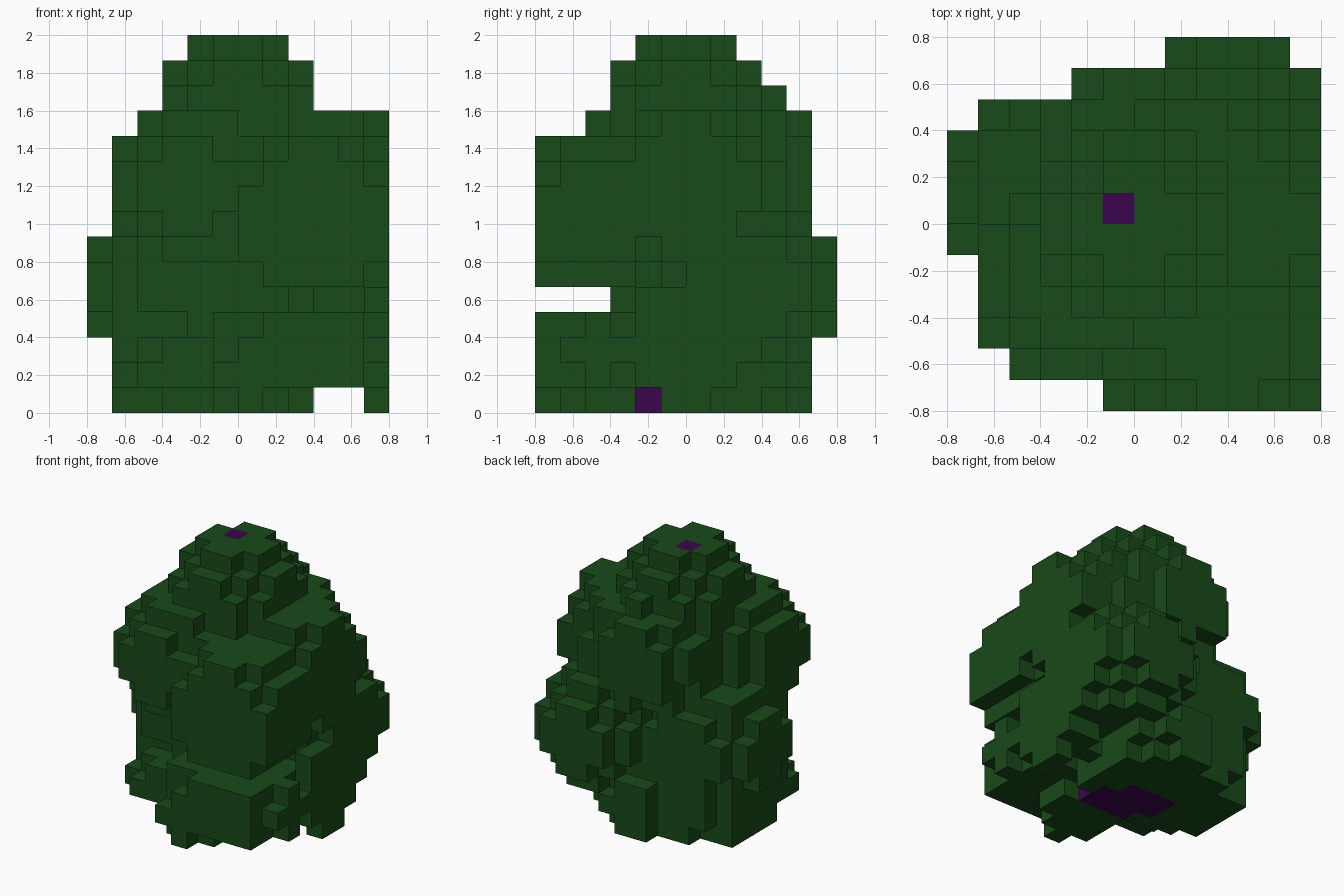
import bpy
import bmesh
from mathutils import Vector

cube = bpy.data.objects.get("Cube")
if cube:
    bpy.data.objects.remove(cube, do_unlink=True)

# Voxel grid: 12 x 12 x 15 cells, 15 cells tall = 2 units
NX, NY, NZ = 12, 12, 15
S = 2.0 / NZ

# Leaf clumps: centre cell (x, y, z), radius in cells, vertical flattening
CLUMPS = [
    (5.5, 5.5, 11.0, 3.49, 1),     # crown
    (8.5, 1.8, 7.4, 3.4, 1),       # front, +x side
    (8.5, 2.0, 2.0, 3.0, 1.55),    # flat low front, +x side
    (6.17, 2.1, 1.2, 2.437, 1),    # low front foot
    (5.8, 8.0, 1.0, 2.42, 1),      # low back foot
    (3.4, 6.5, 1.2, 3.09, 1),      # low foot, -x side
    (3.0, 6.4, 4.5, 3.58, 1),      # -x side bulge
    (3.7, 3.8, 8.5, 3.4, 1),       # upper front, -x side
    (8.7, 5.7, 8.5, 3.48, 1),      # upper +x shoulder
    (5.8, 7.3, 9.1, 3.45, 1),      # upper back
    (8.5, 8.0, 4.5, 3.45, 1),      # back, +x side bulge
    (11.3, 5.6, 2.3, 2.55, 1),     # low +x side
    (3.3, 4.2, 1.3, 2.7, 1.9),     # flat low front, -x side
    (6.5, 6.0, 2.0, 2.8, 1),       # foliage round the trunk
    (5.5, 5.5, 4.5, 3.5, 1),       # lower core
    (5.5, 5.5, 7.5, 3.5, 1),       # upper core
]


def material(name, rgb):
    m = bpy.data.materials.new(name)
    m.use_nodes = True
    m.diffuse_color = (*rgb, 1)
    bsdf = m.node_tree.nodes["Principled BSDF"]
    bsdf.inputs["Base Color"].default_value = (*rgb, 1)
    bsdf.inputs["Roughness"].default_value = 0.9
    return m


def ball(cx, cy, cz, r, flat):
    """Cells whose centres lie inside a flattened sphere, clipped to the grid."""
    return {(i, j, k) for i in range(NX) for j in range(NY) for k in range(NZ)
            if (i - cx) ** 2 + (j - cy) ** 2 + ((k - cz) * flat) ** 2 <= r * r}


def build(name, cells, solid, mat):
    """Mesh only the exposed cell faces."""
    bm = bmesh.new()
    offset = Vector((-NX / 2, -NY / 2, 0))
    for c in sorted(cells):
        for axis in range(3):
            for side in (0, 1):
                near = list(c)
                near[axis] += 1 if side else -1
                if tuple(near) in solid:
                    continue
                u, v = (axis + 1) % 3, (axis + 2) % 3
                ring = [(0, 0), (1, 0), (1, 1), (0, 1)]
                if not side:
                    ring.reverse()
                verts = []
                for a, b in ring:
                    p = Vector(c) + offset
                    p[axis] += side
                    p[u] += a
                    p[v] += b
                    verts.append(bm.verts.new(p * S))
                bm.faces.new(verts)
    bmesh.ops.remove_doubles(bm, verts=bm.verts, dist=S * 0.01)
    mesh = bpy.data.meshes.new(name)
    bm.to_mesh(mesh)
    bm.free()
    mesh.materials.append(mat)
    obj = bpy.data.objects.new(name, mesh)
    bpy.context.collection.objects.link(obj)
    return obj


# Trunk: spreading base and a single column up to the crown
trunk = {(i, 4, 0) for i in range(5, 8)}
trunk |= {(i, 5, 0) for i in range(4, 8)}
trunk |= {(i, 6, 0) for i in range(4, 7)}
trunk |= {(5, 6, k) for k in range(NZ)}

# Foliage: union of all clumps around the trunk
foliage = set().union(*(ball(*c) for c in CLUMPS)) - trunk
solid = foliage | trunk

build("foliage", foliage, solid, material("leaf green", (0.0092, 0.068, 0.0098)))
build("trunk", trunk, solid, material("dark purple bark", (0.043, 0.0015, 0.072)))
